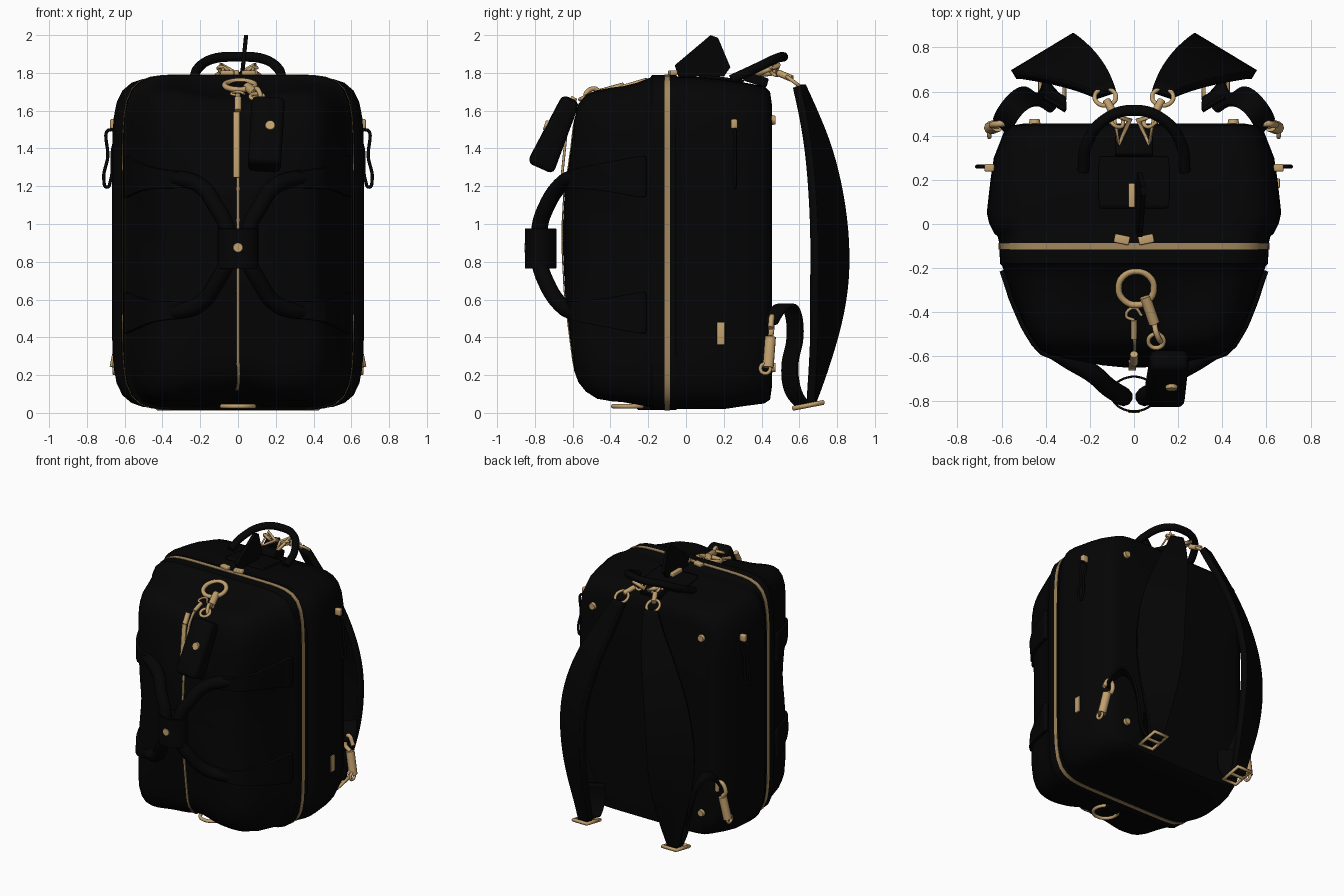
import bpy, bmesh
from math import sin, cos, pi, radians
from mathutils import Vector

cube = bpy.data.objects.get("Cube")
if cube:
    bpy.data.objects.remove(cube, do_unlink=True)


def material(name, rgb, rough):
    m = bpy.data.materials.new(name)
    m.use_nodes = True
    m.diffuse_color = (*rgb, 1)
    node = m.node_tree.nodes["Principled BSDF"]
    node.inputs["Base Color"].default_value = (*rgb, 1)
    node.inputs["Roughness"].default_value = rough
    return m


BLACK = material("black fabric", (0.0014, 0.0014, 0.0014), 0.9)
GOLD = material("brass", (0.54, 0.355, 0.155), 0.5)
ZIP = material("dull brass", (0.36, 0.24, 0.11), 0.6)


def finish(name, bm, mat):
    bmesh.ops.recalc_face_normals(bm, faces=bm.faces)
    me = bpy.data.meshes.new(name)
    bm.to_mesh(me)
    bm.free()
    me.materials.append(mat)
    me.shade_smooth()
    me.set_sharp_from_angle(angle=radians(40))
    ob = bpy.data.objects.new(name, me)
    bpy.context.collection.objects.link(ob)
    return ob


def loft(name, sections, mat, count=96):
    """Rounded rectangles (y, half width, bottom, top) joined along y."""
    bm = bmesh.new()
    rings = []
    for y, hw, zb, zt in sections:
        ring = []
        ramp = min(1, max(0, (-0.2 - y) / 0.25))
        for i in range(count):
            a = 2 * pi * i / count
            c, s = cos(a), sin(a)
            rho = (abs(c) ** 8 + abs(s) ** 8) ** -0.125
            # soft fabric: bulging corners and shallow folds at the front
            rho *= 1 + ramp * (-0.035 * cos(4 * a) + 0.008 * sin(11 * a + 9 * y))
            ring.append(bm.verts.new((hw * rho * c, y, (zb + zt) / 2 + (zt - zb) / 2 * rho * s)))
        rings.append(ring)
    for r, q in zip(rings, rings[1:]):
        for i in range(count):
            j = (i + 1) % count
            bm.faces.new((r[i], r[j], q[j], q[i]))
    bm.faces.new(rings[0])
    bm.faces.new(rings[-1])
    return finish(name, bm, mat)


def ribbon(name, rows, thick, mat, wrap=None):
    """Strap through rows of (centre, half-width vector)."""
    bm = bmesh.new()
    grid = []
    for p, h in rows:
        p, h = Vector(p), Vector(h)
        grid.append([bm.verts.new(p + h * t) for t in (-1, -0.9, 0, 0.9, 1)])
    for r, q in zip(grid, grid[1:]):
        for i in range(4):
            bm.faces.new((r[i], r[i + 1], q[i + 1], q[i]))
    ob = finish(name, bm, mat)
    ob.modifiers.new("smooth", "SUBSURF").levels = 2
    ob.modifiers["smooth"].render_levels = 2
    if wrap:
        sw = ob.modifiers.new("wrap", "SHRINKWRAP")
        sw.target = wrap
        sw.wrap_mode = "ABOVE_SURFACE"
        sw.offset = 0.005
    so = ob.modifiers.new("thickness", "SOLIDIFY")
    so.thickness = thick
    so.offset = 0


def tube(name, pts, r, mat, cyclic=False, smooth=True):
    cu = bpy.data.curves.new(name, "CURVE")
    cu.dimensions = "3D"
    cu.bevel_depth = r
    cu.bevel_resolution = 3
    cu.resolution_u = 8
    cu.use_fill_caps = True
    sp = cu.splines.new("BEZIER")
    sp.bezier_points.add(len(pts) - 1)
    for b, p in zip(sp.bezier_points, pts):
        b.co = p
        b.handle_left_type = b.handle_right_type = "AUTO" if smooth else "VECTOR"
    sp.use_cyclic_u = cyclic
    cu.materials.append(mat)
    ob = bpy.data.objects.new(name, cu)
    bpy.context.collection.objects.link(ob)


def ring(name, centre, radius, r, normal):
    q = Vector(normal).to_track_quat("Z", "Y")
    pts = [Vector(centre) + q @ Vector((radius * cos(a), radius * sin(a), 0))
           for a in [k * pi / 4 for k in range(8)]]
    tube(name, pts, r, GOLD, True)


def box(name, centre, size, mat, rot=(0, 0, 0), bevel=0.01, taper=1):
    bm = bmesh.new()
    bmesh.ops.create_cube(bm, size=1)
    bmesh.ops.scale(bm, vec=size, verts=bm.verts)
    for v in bm.verts:
        if v.co.z > 0:
            v.co.y *= taper
    bmesh.ops.bevel(bm, geom=bm.edges[:], offset=bevel, segments=3, profile=0.5, affect="EDGES")
    ob = finish(name, bm, mat)
    ob.location, ob.rotation_euler = centre, rot


def snap(name, centre, normal, r=0.028, depth=0.03):
    bm = bmesh.new()
    bmesh.ops.create_cone(bm, cap_ends=True, segments=20, radius1=r, radius2=r * 0.8, depth=depth)
    ob = finish(name, bm, GOLD)
    ob.location = centre
    ob.rotation_euler = Vector(normal).to_track_quat("Z", "Y").to_euler()


def clip(name, a, b, r=0.022):
    """Swivel clip: a solid barrel with an open hook at its far end."""
    a, b = Vector(a), Vector(b)
    d = (b - a).normalized()
    tube(name + "_barrel", [a, a.lerp(b, 0.6)], r, GOLD, smooth=False)
    side = d.cross(Vector((0, 1, 0.3))).normalized() * 0.035
    tube(name + "_hook", [a.lerp(b, 0.6), a.lerp(b, 0.75) + side, b, a.lerp(b, 0.75) - side], r * 0.5, GOLD)


# Main body, stiff back part to soft front part
body = loft("bag_body", [
    (0.455, 0.50, 0.14, 1.63), (0.445, 0.56, 0.07, 1.70), (0.415, 0.59, 0.05, 1.73),
    (0.30, 0.635, 0.035, 1.75), (0.20, 0.65, 0.02, 1.765), (0.05, 0.667, 0.02, 1.78),
    (0.00, 0.655, 0.02, 1.78), (-0.045, 0.632, 0.02, 1.78), (-0.055, 0.618, 0.015, 1.788),
    (-0.08, 0.612, 0.015, 1.79), (-0.12, 0.61, 0.015, 1.79), (-0.18, 0.606, 0.015, 1.788),
    (-0.19, 0.597, 0.03, 1.775), (-0.26, 0.57, 0.045, 1.745), (-0.33, 0.545, 0.06, 1.72),
    (-0.40, 0.515, 0.07, 1.705), (-0.47, 0.485, 0.09, 1.69), (-0.53, 0.45, 0.13, 1.67),
    (-0.57, 0.42, 0.18, 1.62), (-0.592, 0.375, 0.24, 1.54), (-0.605, 0.32, 0.34, 1.42),
    (-0.62, 0.25, 0.46, 1.31), (-0.64, 0.14, 0.64, 1.20), (-0.65, 0.04, 0.84, 1.02)], BLACK)

# Brass zip around the body and down the front
loft("main_zip", [(-0.085, 0.614, 0.0125, 1.7925), (-0.115, 0.613, 0.0125, 1.7925)], ZIP)
half = (0.008, 0, 0)
ribbon("front_zip", [((0, -0.5 - 0.15 * sin(pi * k / 24), 0.09 + 1.58 * k / 24), half) for k in range(25)],
       0.006, ZIP, body)
tube("zip_slider", [(0, -0.59, 1.67), (0, -0.63, 1.60)], 0.018, GOLD)
box("zip_pull", (-0.008, -0.64, 1.42), (0.036, 0.014, 0.35), GOLD, (-0.1, 0, 0), 0.005)
for s in (1, -1):
    box("main_zip_slider", (s * 0.055, -0.07, 1.80), (0.07, 0.04, 0.025), GOLD, (0, 0, s * 0.2), 0.006)

# Duffel handles on the front with sewn pads
for s in (1, -1):
    for up in (1, -1):
        z = lambda v: 0.89 + up * v
        ribbon("handle_pad", [((s * 0.62, -0.22, z(0.36)), (0, 0, 0.115)),
                              ((s * 0.57, -0.38, z(0.36)), (0, 0, 0.085)),
                              ((s * 0.47, -0.56, z(0.355)), (0, 0, 0.055)),
                              ((s * 0.25, -0.63, z(0.34)), (0, 0, 0.04))], 0.03, BLACK, body)
    arc = [(0.42, -0.53, 0.35), (0.30, -0.61, 0.35), (0.19, -0.675, 0.305), (0.115, -0.74, 0.2), (0.06, -0.775, 0.09)]
    path = [(s * x, y, 0.89 + v) for x, y, v in arc] + [(s * x, y, 0.89 - v) for x, y, v in arc[::-1]]
    tube("front_handle", path, 0.043, BLACK)
wrap_rows = []
for k in range(17):
    a = 2 * pi * k / 16 + pi / 2
    wrap_rows.append(((0.105 * cos(a), -0.77 + 0.08 * sin(a), 0.87), (0, 0, 0.105)))
ribbon("handle_wrap", wrap_rows, 0.01, BLACK)
snap("wrap_snap", (0, -0.85, 0.875), (0, -1, 0), 0.03, 0.012)

# Hanging luggage tag and its clip
box("luggage_tag", (0.15, -0.69, 1.48), (0.175, 0.15, 0.4), BLACK, (-0.42, 0.06, 0), 0.03, 0.65)
snap("tag_snap", (0.17, -0.735, 1.52), (0, -0.9, 0.3), 0.031)
clip("tag_clip", (0.05, -0.33, 1.725), (0.12, -0.53, 1.67), 0.025)
ring("front_ring", (0.01, -0.29, 1.735), 0.08, 0.015, (0, -0.3, 1))
ring("tag_clip_eye", (0.10, -0.53, 1.675), 0.035, 0.01, (0, -0.5, 1))
ring("bottom_ring", (0, -0.30, 0.035), 0.085, 0.012, (0, 0, 1))
box("bottom_ring_tab", (0, -0.2, 0.03), (0.12, 0.12, 0.03), BLACK)
clip("front_zip_clip", (0, -0.52, 1.655), (0, -0.38, 1.70), 0.014)

# Top carry handle, patch and upright flap
top = [(0.23, 0.24, 1.765), (0.215, 0.36, 1.82), (0.13, 0.475, 1.875)]
tube("top_handle", top + [(0, 0.515, 1.885)] + [(-x, y, z) for x, y, z in top[::-1]], 0.026, BLACK)
ribbon("top_patch", [((0, y, 1.78), (0.16, 0, 0)) for y in (0.07, 0.15, 0.23, 0.31)], 0.015, BLACK, body)
bm = bmesh.new()
outline = [(-0.06, 1.84), (0.13, 2.0), (0.17, 1.985), (0.235, 1.83), (0.20, 1.78), (-0.04, 1.78)]
face = bm.faces.new([bm.verts.new((0.01 + (z - 1.78) * 0.1, y, z)) for y, z in outline])
grown = bmesh.ops.extrude_face_region(bm, geom=[face])["geom"]
bmesh.ops.translate(bm, vec=(0.022, 0, 0), verts=[v for v in grown if isinstance(v, bmesh.types.BMVert)])
finish("top_flap", bm, BLACK)
box("flap_pull", (-0.01, 0.13, 1.80), (0.03, 0.11, 0.03), GOLD, bevel=0.006)
box("strap_ring_tab", (0, 0.37, 1.765), (0.17, 0.13, 0.05), BLACK, (-0.3, 0, 0))

# Backpack straps with webbing, buckles, clips and snaps
strap = [(0.13, 0.60, 1.73, 0.045, -0.015), (0.175, 0.645, 1.6, 0.07, -0.03), (0.265, 0.705, 1.4, 0.105, -0.055),
         (0.355, 0.745, 1.15, 0.13, -0.075), (0.405, 0.765, 0.9, 0.14, -0.085), (0.41, 0.76, 0.65, 0.14, -0.085),
         (0.395, 0.735, 0.4, 0.11, -0.055), (0.37, 0.685, 0.15, 0.06, -0.02), (0.37, 0.66, 0.04, 0.045, 0)]
web = [(0.60, 0.44, 0.47), (0.585, 0.48, 0.55), (0.54, 0.545, 0.59), (0.49, 0.58, 0.50),
       (0.45, 0.58, 0.36), (0.41, 0.54, 0.27), (0.39, 0.56, 0.10), (0.37, 0.62, 0.04)]
for s in (1, -1):
    ribbon("shoulder_strap", [((s * x, y, z), (s * hx, hy, 0)) for x, y, z, hx, hy in strap], 0.045, BLACK)
    ribbon("strap_webbing", [((s * x, y, z), (s * 0.035, 0.04, 0)) for x, y, z in web], 0.016, BLACK)
    ribbon("webbing_tail", [((s * 0.36, y, z), (s * 0.05, 0.03, 0)) for y, z in
                            ((0.55, 0.28), (0.535, 0.2), (0.555, 0.1), (0.60, 0.05))], 0.014, BLACK)
    tube("triangle_ring", [(s * x, y, z) for x, y, z in ((0.02, 0.47, 1.80), (0.07, 0.36, 1.785), (0.09, 0.49, 1.84))],
         0.014, GOLD, True, False)
    clip("upper_clip", (s * 0.125, 0.56, 1.77), (s * 0.06, 0.44, 1.82), 0.018)
    ring("upper_strap_ring", (s * 0.13, 0.575, 1.75), 0.048, 0.01, (0, 0.6, 0.8))
    clip("lower_clip", (s * 0.65, 0.435, 0.24), (s * 0.595, 0.455, 0.51), 0.03)
    ring("lower_clip_eye", (s * 0.655, 0.42, 0.235), 0.026, 0.01, (1, 0, 0))
    tube("strap_buckle", [(s * x, y, z) for x, y, z in ((0.315, 0.57, 0.025), (0.425, 0.57, 0.025),
                                                       (0.425, 0.725, 0.055), (0.315, 0.725, 0.055))],
         0.013, GOLD, True, False)
    tube("buckle_bar", [(s * 0.315, 0.645, 0.04), (s * 0.425, 0.645, 0.04)], 0.013, GOLD, smooth=False)
    for z in (1.55, 0.24):
        snap("back_snap", (s * 0.45, 0.46, z), (0, 1, 0))
    # Side zip slider with a cord pull
    box("side_slider", (s * 0.655, 0.255, 1.53), (0.045, 0.035, 0.05), GOLD, bevel=0.008)
    tube("cord_pull", [(s * x, 0.26, z) for x, z in ((0.67, 1.50), (0.69, 1.35), (0.71, 1.23), (0.695, 1.195),
                                                     (0.675, 1.23), (0.667, 1.37))], 0.009, BLACK, True)
box("side_plate", (0.655, 0.185, 0.42), (0.012, 0.042, 0.12), GOLD, bevel=0.004)
